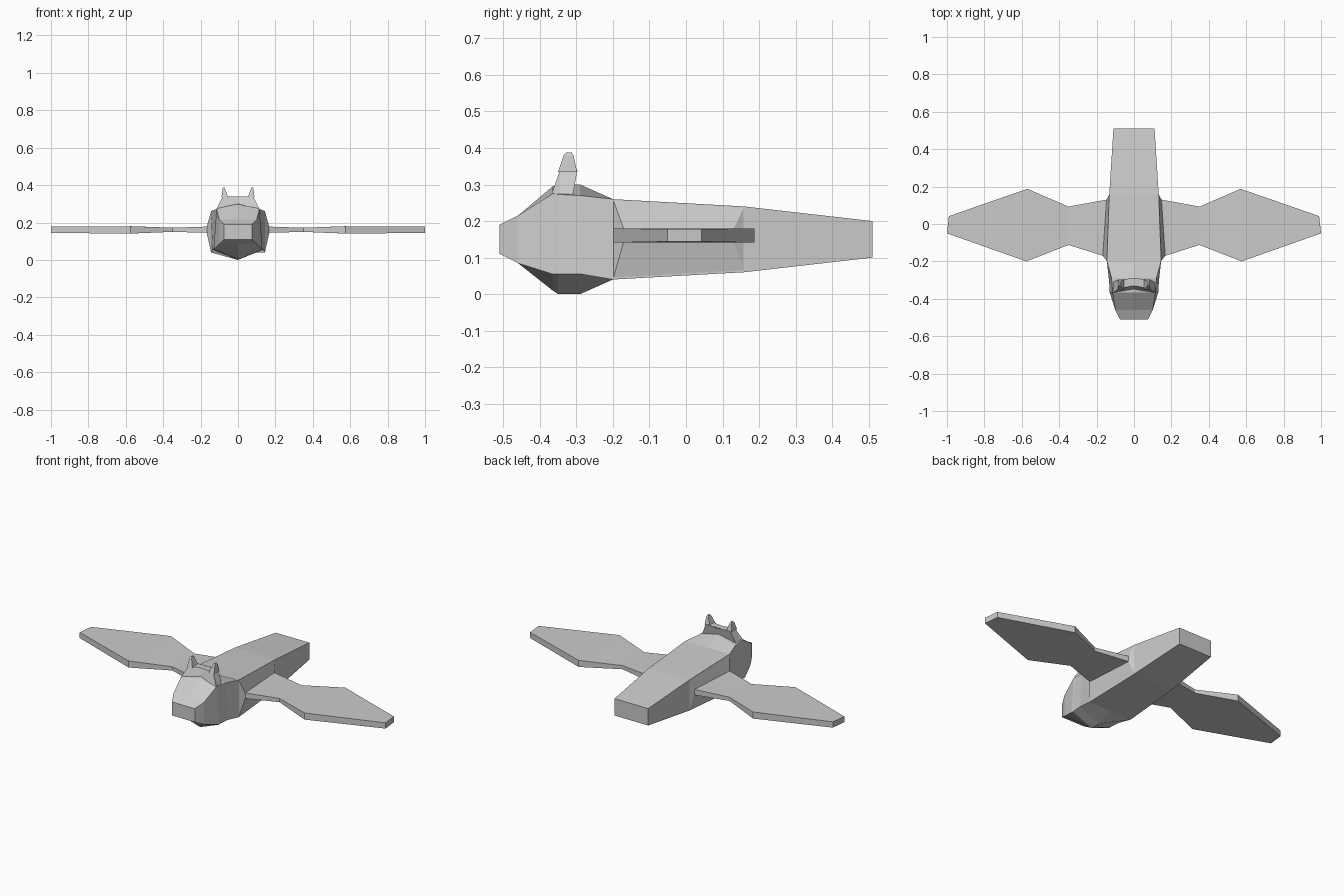
import bpy, bmesh


def loft(name, rings):
    """Skin equal-length rings of points and cap both ends."""
    bm = bmesh.new()
    vs = [[bm.verts.new(p) for p in r] for r in rings]
    n = len(rings[0])
    for a, b in zip(vs, vs[1:]):
        for i in range(n):
            j = (i + 1) % n
            bm.faces.new((a[i], a[j], b[j], b[i]))
    bm.faces.new(vs[0])
    bm.faces.new(vs[-1])
    bmesh.ops.recalc_face_normals(bm, faces=bm.faces)
    me = bpy.data.meshes.new(name)
    bm.to_mesh(me)
    bm.free()
    ob = bpy.data.objects.new(name, me)
    bpy.context.collection.objects.link(ob)
    return ob


def both_sides(name, rings):
    for side, s in (("right", 1), ("left", -1)):
        loft(f"{name}_{side}", [[(s * x, y, z) for x, y, z in r] for r in rings])


# Body and head: y, top half width, bottom half width, side top, centre top, side bottom, centre bottom
stations = [
    (-0.51, 0.075, 0.075, 0.19, 0.19, 0.11, 0.11),
    (-0.46, 0.10, 0.10, 0.215, 0.215, 0.085, 0.085),
    (-0.365, 0.115, 0.13, 0.275, 0.295, 0.055, 0.01),
    (-0.35, 0.115, 0.13, 0.273, 0.30, 0.055, 0.0),
    (-0.29, 0.12, 0.135, 0.27, 0.30, 0.055, 0.0),
    (-0.20, 0.145, 0.145, 0.26, 0.26, 0.04, 0.04),
    (0.16, 0.132, 0.132, 0.24, 0.24, 0.06, 0.06),
    (0.51, 0.11, 0.11, 0.20, 0.20, 0.10, 0.10),
]
loft("body", [[(-t, y, zt), (0, y, zc), (t, y, zt), (b, y, zb), (0, y, zk), (-b, y, zb)]
              for y, t, b, zt, zc, zb, zk in stations])

# Raised crest across the crown
loft("crest", [
    [(-0.115, -0.368, 0.26), (-0.115, -0.368, 0.273), (0, -0.348, 0.299),
     (0.115, -0.368, 0.273), (0.115, -0.368, 0.26)],
    [(-0.115, -0.345, 0.26), (-0.08, -0.345, 0.34), (0, -0.33, 0.34),
     (0.08, -0.345, 0.34), (0.115, -0.345, 0.26)],
    [(-0.115, -0.312, 0.26), (-0.08, -0.297, 0.34), (0, -0.29, 0.34),
     (0.08, -0.297, 0.34), (0.115, -0.312, 0.26)],
])

# Small tapered ears
both_sides("ear", [
    [(x0, y0, z), (x1, y0, z), (x1, y1, z), (x0, y1, z)]
    for x0, x1, y0, y1, z in [(0.053, 0.088, -0.35, -0.298, 0.335),
                              (0.069, 0.083, -0.335, -0.308, 0.38),
                              (0.072, 0.08, -0.327, -0.313, 0.388)]])

# Wings: flared shoulder growing out of the body side, then the blade
root = [(0.144, -0.20, 0.04), (0.131, 0.16, 0.06), (0.131, 0.16, 0.24), (0.144, -0.20, 0.26)]
wing = [(0.167, 0.147, -0.17, 0.13, 0.145, 0.178),
        (0.35, 0.35, -0.112, 0.093, 0.15, 0.172),
        (0.575, 0.57, -0.20, 0.188, 0.141, 0.18),
        (1.0, 0.99, -0.05, 0.042, 0.144, 0.178)]
both_sides("wing", [root] + [
    [(xf, yf, z0), (xb, yb, z0), (xb, yb, z1), (xf, yf, z1)]
    for xf, xb, yf, yb, z0, z1 in wing])
